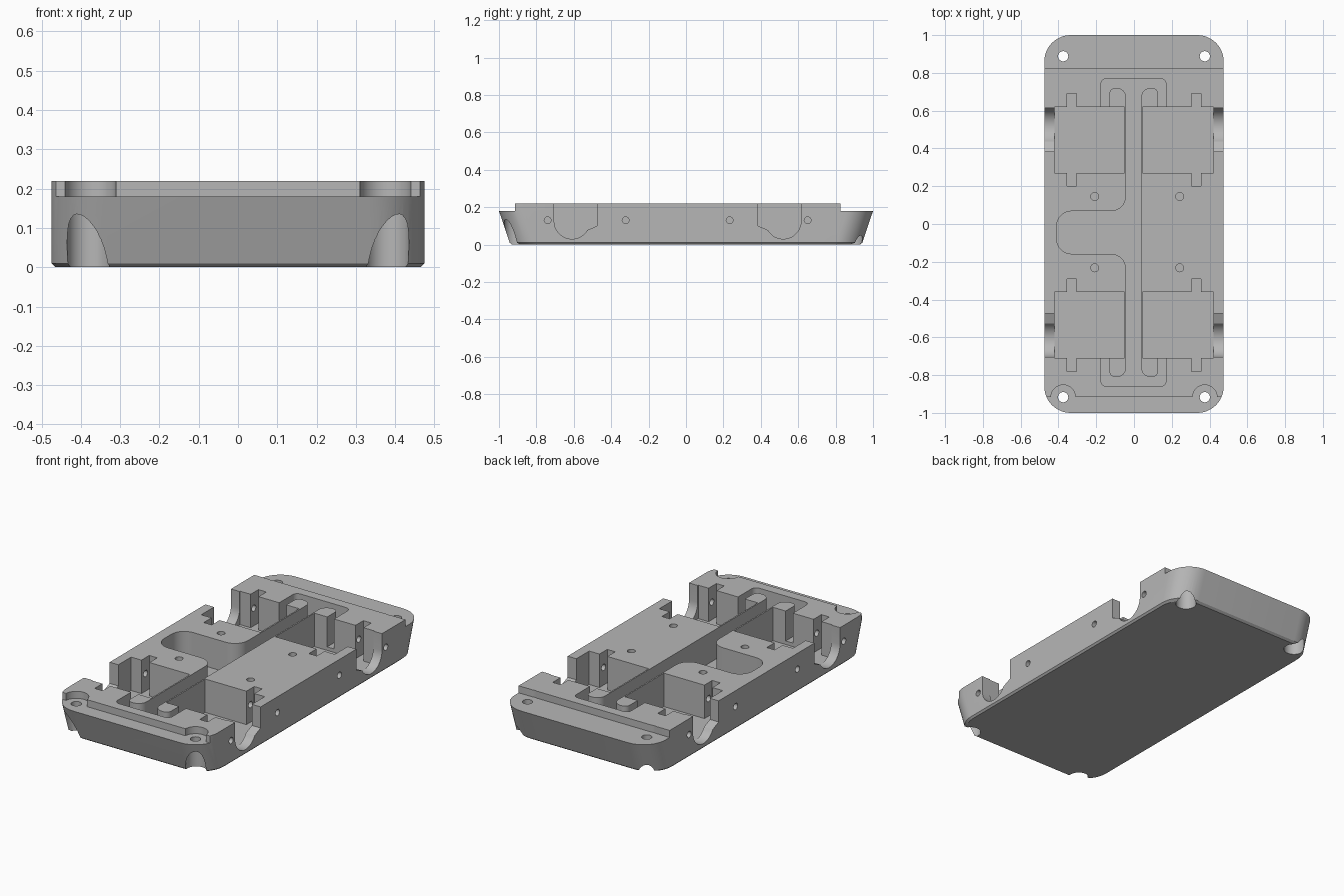
import bpy, bmesh, math
from mathutils import Vector, Matrix

cube = bpy.data.objects.get("Cube")
if cube:
    bpy.data.objects.remove(cube, do_unlink=True)

MID = -0.045          # y of the pocket layout's mirror line
TOP = 0.22            # deck height

grey = bpy.data.materials.new("plain grey")
grey.use_nodes = True
grey.diffuse_color = (0.47, 0.47, 0.47, 1)
grey.node_tree.nodes["Principled BSDF"].inputs["Base Color"].default_value = grey.diffuse_color


def rounded(corners, steps=8):
    """Polygon from (x, y, radius) corners, each radius turned into an arc."""
    out = []
    for i, (x, y, r) in enumerate(corners):
        p = Vector((x, y))
        if r == 0:
            out.append(p)
            continue
        a = (Vector(corners[i - 1][:2]) - p).normalized()
        b = (Vector(corners[(i + 1) % len(corners)][:2]) - p).normalized()
        half = a.angle(b) / 2
        centre = p + (a + b).normalized() * r / math.sin(half)
        start = p + a * r / math.tan(half) - centre
        end = p + b * r / math.tan(half) - centre
        sweep = start.angle_signed(end)
        for k in range(steps + 1):
            out.append(centre + Matrix.Rotation(-sweep * k / steps, 2) @ start)
    return out


def loft(name, rings):
    """Closed solid skinned through rings of equal point count."""
    bm = bmesh.new()
    loops = [[bm.verts.new(p) for p in ring] for ring in rings]
    n = len(loops[0])
    for low, high in zip(loops, loops[1:]):
        for i in range(n):
            j = (i + 1) % n
            bm.faces.new((low[i], low[j], high[j], high[i]))
    bm.faces.new(loops[0][::-1])
    bm.faces.new(loops[-1])
    bmesh.ops.recalc_face_normals(bm, faces=bm.faces)
    mesh = bpy.data.meshes.new(name)
    bm.to_mesh(mesh)
    bm.free()
    obj = bpy.data.objects.new(name, mesh)
    bpy.context.collection.objects.link(obj)
    mesh.materials.append(grey)
    return obj


def prism(points, z0, z1):
    return loft("cutter", [[(x, y, z) for x, y in points] for z in (z0, z1)])


def side_prism(points, x0, x1):
    return loft("cutter", [[(x, y, z) for y, z in points] for x in (x0, x1)])


def box(x0, x1, y0, y1, z0):
    return prism([(x0, y0), (x1, y0), (x1, y1), (x0, y1)], z0, 0.4)


def circle(cx, cy, r, n=32):
    return [(cx + r * math.cos(2 * math.pi * k / n), cy + r * math.sin(2 * math.pi * k / n))
            for k in range(n)]


# Body: rounded slab, ends sloping inward to a chamfered base
rings = []
for z, hx, hy in ((0, 0.465, 0.93), (0.01, 0.475, 0.943), (0.18, 0.475, 1), (TOP, 0.475, 1)):
    outline = rounded([(sx * hx, sy * hy, 0.14) for sx, sy in ((-1, -1), (1, -1), (1, 1), (-1, 1))], 12)
    rings.append([(p.x, p.y, z) for p in outline])
body = loft("tray_body", rings)


def cut(tool):
    mod = body.modifiers.new("cut", "BOOLEAN")
    mod.operation = "DIFFERENCE"
    mod.solver = "EXACT"
    mod.object = tool
    bpy.context.view_layer.objects.active = body
    bpy.ops.object.modifier_apply(modifier=mod.name)
    bpy.data.objects.remove(tool, do_unlink=True)


# Lowered ledges at both ends
cut(box(-1, 1, 0.825, 1.2, 0.18))
cut(box(-1, 1, -1.2, -0.915, 0.18))

# Corner screw holes with head recess above and wide bore below
for sx in (-1, 1):
    for y in (0.888, -0.917):
        cut(prism(circle(sx * 0.375, y, 0.065), 0.18, 0.4))
        cut(prism(circle(sx * 0.38, y, 0.055), -0.1, 0.135))
        cut(prism(circle(sx * 0.375, y, 0.027), -0.1, 0.4))

# Wire channel: end tees around two posts, long trough, side slot
half = [(0.038, 0.765, 0.05), (0.127, 0.765, 0.03), (0.127, 0.655, 0), (0.17, 0.655, 0),
        (0.17, 0.815, 0.03), (-0.175, 0.815, 0.03), (-0.175, 0.655, 0), (-0.13, 0.655, 0),
        (-0.13, 0.765, 0.03), (-0.042, 0.765, 0.05), (-0.042, 0.113, 0.08), (-0.41, 0.113, 0.08)]
channel = [(x, MID + v, r) for x, v, r in half] + [(x, MID - v, r) for x, v, r in reversed(half)]
cut(prism(rounded(channel), 0.05, 0.4))

# Four pockets with tabs, side notches and pin holes
arc = [math.radians(-150 + 10 * k) for k in range(16)]
notch = [(0.66, 0.4), (0.43, 0.4), (0.43, 0.1)]
notch += [(0.565 + 0.095 * math.cos(a), 0.125 + 0.095 * math.sin(a)) for a in arc]
for sx in (-1, 1):
    inner = 0.046 if sx > 0 else 0.05
    for sy in (-1, 1):
        pocket = [(inner, 0.315), (0.305, 0.315), (0.305, 0.245), (0.355, 0.245), (0.355, 0.315),
                  (0.42, 0.315), (0.42, 0.665), (0.355, 0.665), (0.355, 0.735), (0.305, 0.735),
                  (0.305, 0.665), (inner, 0.665)]
        cut(prism([(sx * x, MID + sy * v) for x, v in pocket], 0.03, 0.4))
        cut(side_prism([(MID + sy * v, z) for v, z in notch], sx * 0.41, sx * 0.6))
        for v in (0.278, 0.695):
            cut(side_prism(circle(MID + sy * v, 0.13, 0.018, 20), sx * 0.23, sx * 0.6))

# Blind screw holes in the deck
for x in (-0.208, 0.242):
    for v in (-0.187, 0.19):
        cut(prism(circle(x, MID + v, 0.021, 24), 0.1, 0.4))

bpy.ops.object.select_all(action="DESELECT")
body.select_set(True)
bpy.context.view_layer.objects.active = body
bpy.ops.object.shade_smooth_by_angle(angle=math.radians(30))
